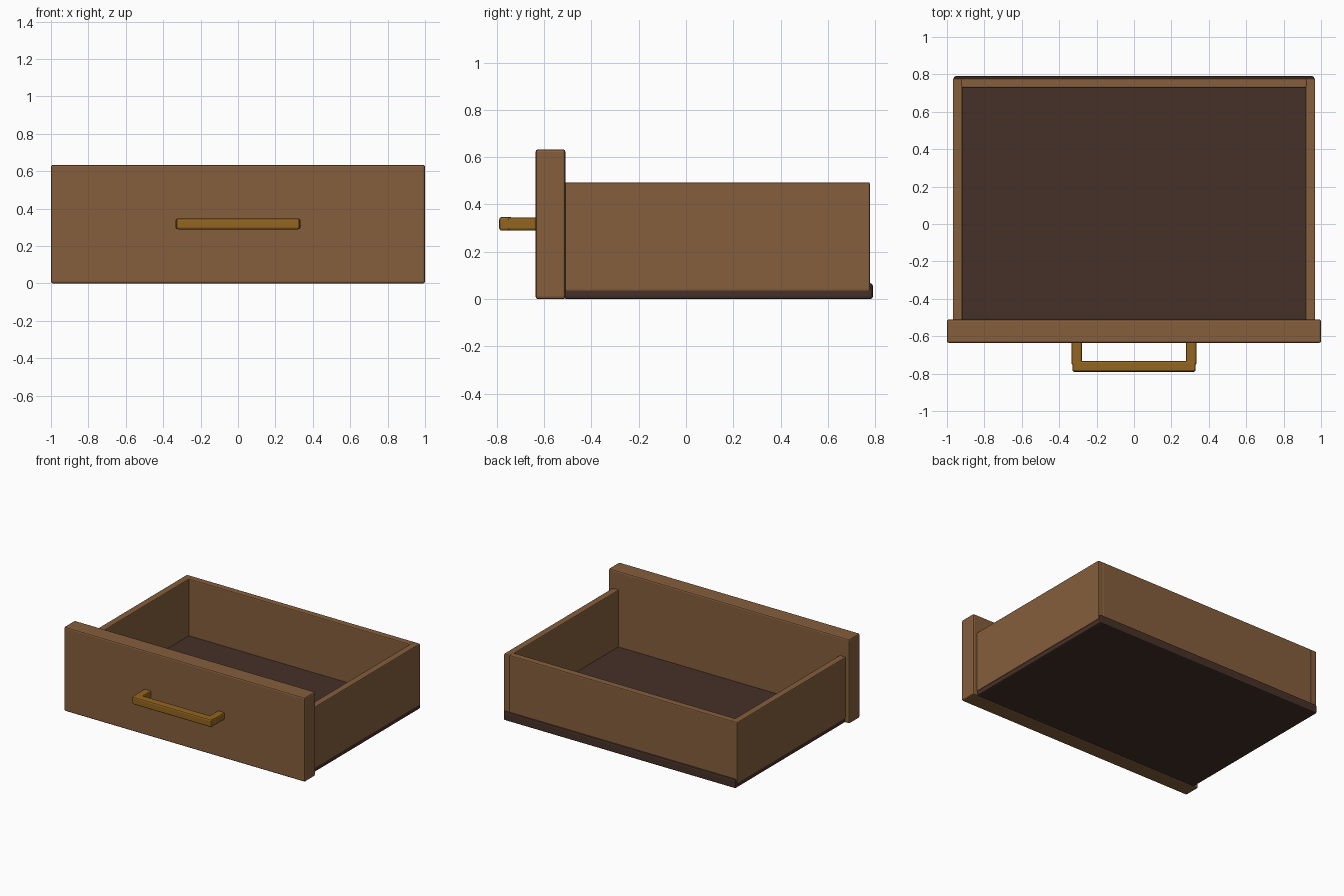
import bpy

if "Cube" in bpy.data.objects:
    bpy.data.objects.remove(bpy.data.objects["Cube"])


def material(name, rgb):
    m = bpy.data.materials.new(name)
    m.diffuse_color = (*rgb, 1)
    m.use_nodes = True
    m.node_tree.nodes["Principled BSDF"].inputs["Base Color"].default_value = m.diffuse_color
    return m


wood = material("brown wood", (0.235, 0.112, 0.046))
dark = material("dark wood", (0.062, 0.030, 0.021))
brass = material("brass", (0.290, 0.130, 0.014))


def box(name, x, y, z, mat, bevel=0.01):
    """Bevelled box from (min, max) pairs."""
    spans = (x, y, z)
    bpy.ops.mesh.primitive_cube_add(size=1, location=[(a + b) / 2 for a, b in spans])
    ob = bpy.context.object
    ob.name = name
    ob.scale = [b - a for a, b in spans]
    bpy.ops.object.transform_apply(location=False, rotation=False, scale=True)
    ob.data.materials.append(mat)
    mod = ob.modifiers.new("soft edges", "BEVEL")
    mod.width = bevel
    mod.segments = 2
    return ob


# Drawer box
box("front_panel", (-1, 1), (-0.636, -0.51), (0, 0.633), wood)
box("bottom_board", (-0.964, 0.964), (-0.516, 0.79), (0, 0.067), dark)
box("back_board", (-0.925, 0.925), (0.727, 0.778), (0.033, 0.494), wood, 0.007)
for side, s in (("left", -1), ("right", 1)):
    xs = sorted((s * 0.917, s * 0.969))
    box(side + "_side_board", xs, (-0.516, 0.778), (0.033, 0.494), wood, 0.007)
    # Handle post
    xs = sorted((s * 0.277, s * 0.334))
    box(side + "_handle_post", xs, (-0.755, -0.63), (0.29, 0.346), brass)

# Handle bar
box("handle_bar", (-0.33, 0.33), (-0.79, -0.732), (0.289, 0.347), brass)
